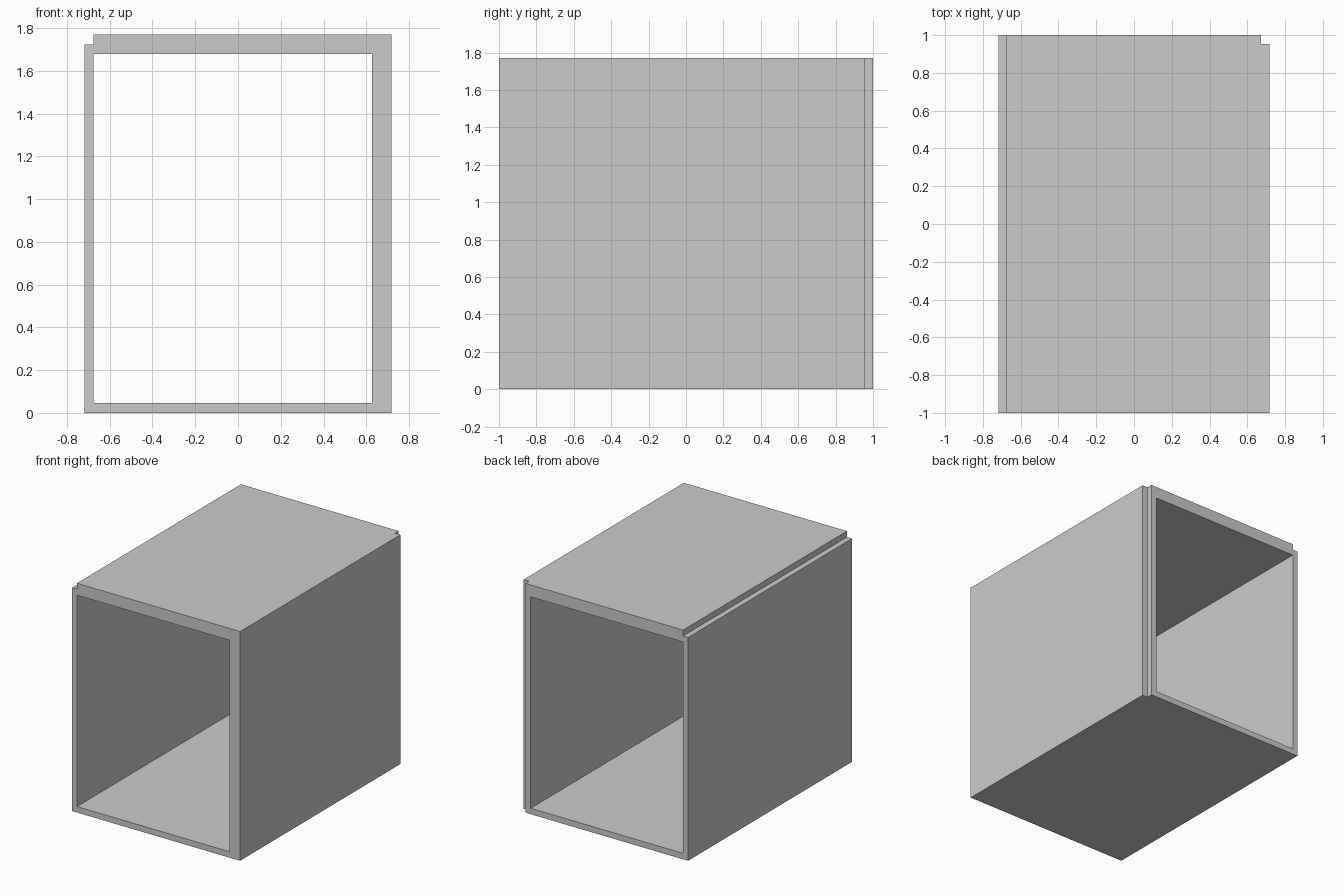
import bpy

if "Cube" in bpy.data.objects:
    bpy.data.objects.remove(bpy.data.objects["Cube"])

T = 0.046                      # thickness of one wall panel
W, D, H = 0.718, 1.0, 1.77     # half width, half depth, height


def box(name, lo, hi):
    bpy.ops.mesh.primitive_cube_add(size=1, location=[(a + b) / 2 for a, b in zip(lo, hi)])
    obj = bpy.context.object
    obj.name = name
    obj.scale = [b - a for a, b in zip(lo, hi)]
    bpy.ops.object.transform_apply(location=True, rotation=False, scale=True)
    return obj


def cut(target, lo, hi):
    cutter = box("cutter", lo, hi)
    cutter.hide_render = True
    mod = target.modifiers.new("cut", "BOOLEAN")
    mod.operation = "DIFFERENCE"
    mod.solver = "EXACT"
    mod.object = cutter
    bpy.context.view_layer.objects.active = target
    bpy.ops.object.modifier_apply(modifier=mod.name)
    bpy.data.objects.remove(cutter)


# Open-ended case
case = box("open_case", (-W, -D, 0), (W, D, H))

# Opening: right and top walls are two panels thick
cut(case, (-W + T * 0.93, -2, T), (W - 2 * T, 2, H - 2 * T))

# Rebate along the top left edge
cut(case, (-2, -2, H - T), (-W + T * 0.93, 2, 3))

# Rebate up the back right corner
cut(case, (W - T, D - T, -1), (2, 2, 3))
